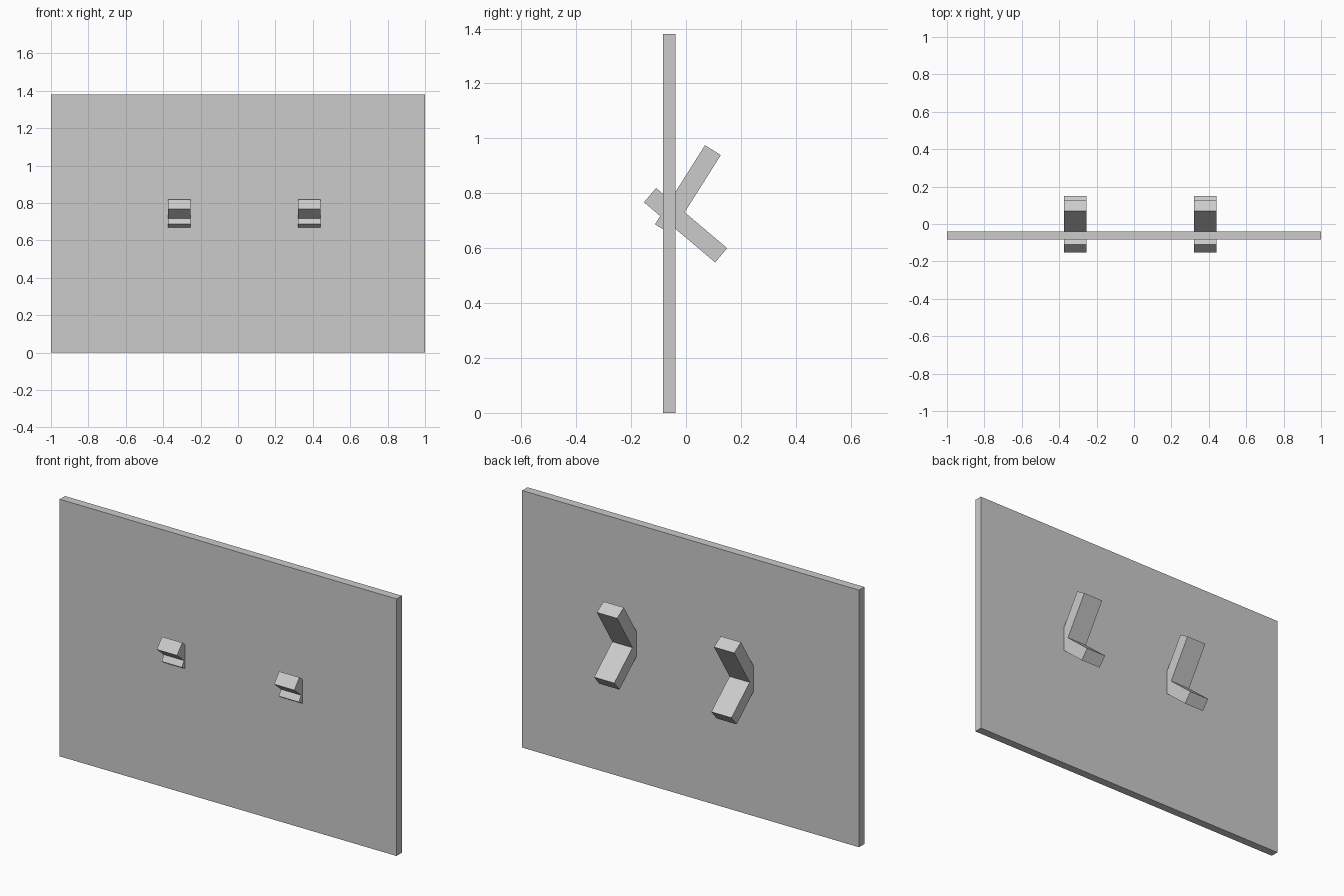
import bpy
from math import atan2, hypot

if "Cube" in bpy.data.objects:
    bpy.data.objects.remove(bpy.data.objects["Cube"])


def box(name, center, size, tilt=0.0):
    bpy.ops.mesh.primitive_cube_add(size=1, location=center, rotation=(tilt, 0, 0))
    ob = bpy.context.object
    ob.name = name
    ob.scale = size
    bpy.ops.object.transform_apply(location=False, rotation=True, scale=True)
    return ob


def bar(name, x, start, end, thick=0.068, width=0.12):
    # square-ended bar between two (y, z) points
    dy, dz = end[0] - start[0], end[1] - start[1]
    center = (x, (start[0] + end[0]) / 2, (start[1] + end[1]) / 2)
    return box(name, center, (width, hypot(dy, dz), thick), atan2(dz, dy))


# flat upright panel
box("panel", (0, -0.0615, 0.69), (2, 0.045, 1.38))

# two crossed-bar hooks through the panel
for side, x in (("left", -0.315), ("right", 0.381)):
    bar(f"{side}_hook_upper_bar", x, (-0.084, 0.669), (0.098, 0.957))
    bar(f"{side}_hook_lower_bar", x, (-0.131, 0.793), (0.128, 0.574))
